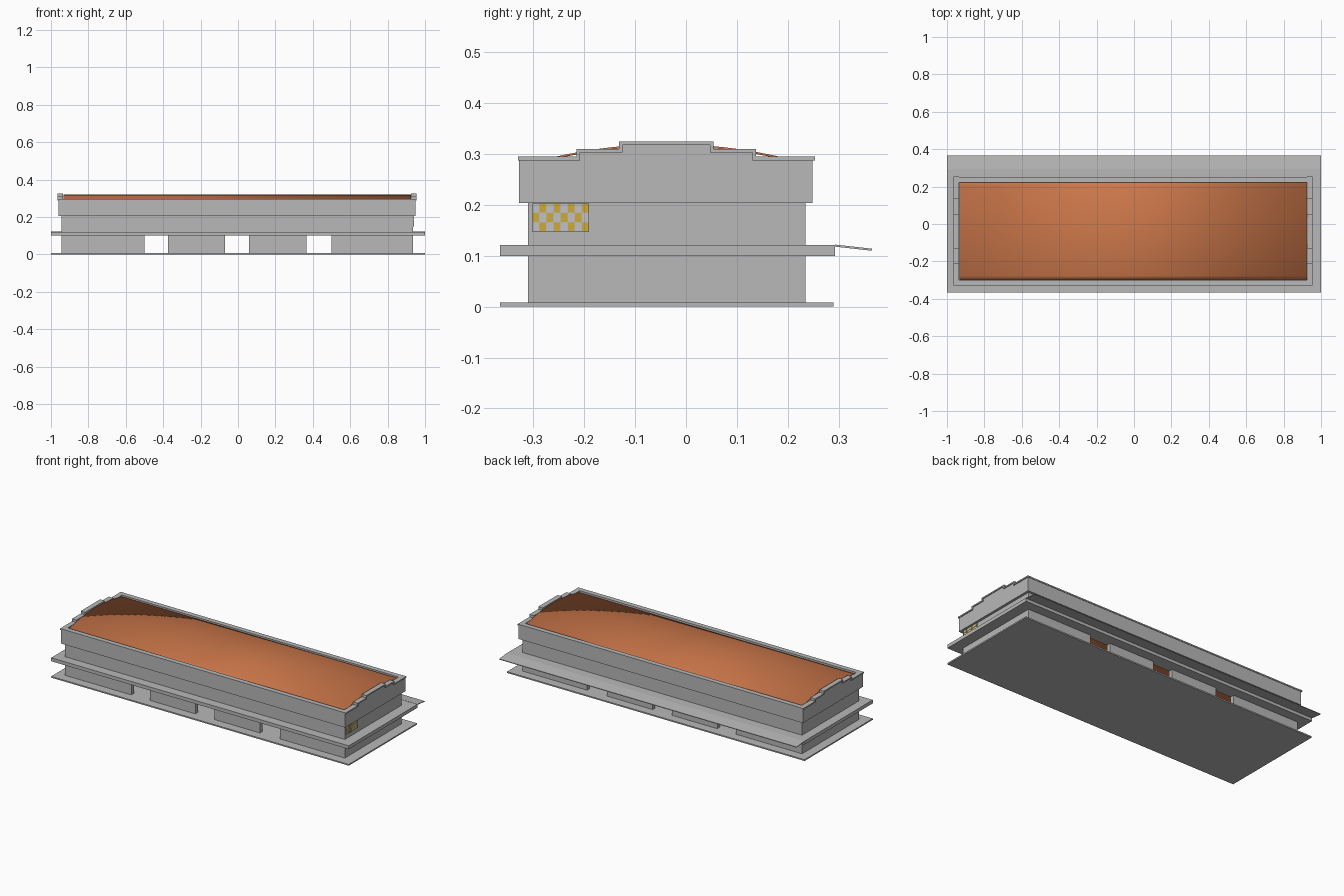
import bpy, bmesh

if "Cube" in bpy.data.objects:
    bpy.data.objects.remove(bpy.data.objects["Cube"])

def material(name, rgb):
    m = bpy.data.materials.new(name)
    m.diffuse_color = (*rgb, 1)
    m.use_nodes = True
    m.node_tree.nodes["Principled BSDF"].inputs["Base Color"].default_value = m.diffuse_color
    return m

GREY = material("concrete grey", (0.48, 0.48, 0.48))
ORANGE = material("roof orange", (0.62, 0.19, 0.07))
GOLD = material("window gold", (0.62, 0.41, 0.04))
PALE = material("pane grey", (0.54, 0.54, 0.56))

def finish(name, bm, *mats):
    bmesh.ops.recalc_face_normals(bm, faces=bm.faces)
    me = bpy.data.meshes.new(name)
    bm.to_mesh(me)
    bm.free()
    for m in mats:
        me.materials.append(m)
    ob = bpy.data.objects.new(name, me)
    bpy.context.collection.objects.link(ob)
    return ob

def add_prism(bm, profile, x0, x1, mat=0):
    """Extrude a (y, z) outline along x."""
    a = [bm.verts.new((x0, y, z)) for y, z in profile]
    b = [bm.verts.new((x1, y, z)) for y, z in profile]
    n = len(a)
    faces = [bm.faces.new(a), bm.faces.new(b[::-1])]
    faces += [bm.faces.new((a[i], b[i], b[(i + 1) % n], a[(i + 1) % n])) for i in range(n)]
    for f in faces:
        f.material_index = mat

def add_box(bm, x0, x1, y0, y1, z0, z1, mat=0):
    add_prism(bm, [(y0, z0), (y1, z0), (y1, z1), (y0, z1)], x0, x1, mat)

def ring(name, outer, inner, z0, z1):
    """Rectangular frame between two (x0, x1, y0, y1) rectangles."""
    bm = bmesh.new()
    loops = []
    for (x0, x1, y0, y1), z in ((outer, z0), (outer, z1), (inner, z1), (inner, z0)):
        loops.append([bm.verts.new((x, y, z)) for x, y in
                      ((x0, y0), (x1, y0), (x1, y1), (x0, y1))])
    for k in range(4):
        p, q = loops[k], loops[(k + 1) % 4]
        for i in range(4):
            j = (i + 1) % 4
            bm.faces.new((p[i], p[j], q[j], q[i]))
    return finish(name, bm, GREY)

# Plan dimensions
WX0, WX1, WY0, WY1, T = -0.945, 0.935, -0.31, 0.235, 0.025
WALL = (WX0, WX1, WY0, WY1)
INNER = (WX0 + T, WX1 - T, WY0 + T, WY1 - T)

# Ground slab
bm = bmesh.new()
add_box(bm, -1, 1, -0.365, 0.29, 0, 0.008)
finish("base_slab", bm, GREY)

# Ground floor walls with three aligned doorways front and back
bm = bmesh.new()
for x0, x1 in ((WX0, -0.5), (-0.375, -0.07), (0.06, 0.365), (0.5, WX1)):
    add_box(bm, x0, x1, WY0, WY0 + T, 0.008, 0.1)
    add_box(bm, x0, x1, WY1 - T, WY1, 0.008, 0.1)
for x0 in (WX0, WX1 - T):
    add_box(bm, x0, x0 + T, WY0 + T, WY1 - T, 0.008, 0.1)
finish("ground_floor_walls", bm, GREY)

# Canopy around the building and the sloping awning behind it
ring("canopy", (-1, 1, -0.365, 0.293), INNER, 0.1, 0.121)
bm = bmesh.new()
add_prism(bm, [(0.293, 0.118), (0.365, 0.110), (0.365, 0.114), (0.293, 0.122)], -1, 1)
finish("back_awning", bm, GREY)

# Upper floor and wider top band
ring("upper_floor_walls", WALL, INNER, 0.121, 0.204)
ring("top_band", (-0.96, 0.95, -0.328, 0.249), (-0.935, 0.925, -0.30, 0.222), 0.204, 0.287)

# Parapet coping along the long sides
bm = bmesh.new()
for y0, y1 in ((-0.33, -0.30), (0.222, 0.252)):
    add_box(bm, -0.965, 0.955, y0, y1, 0.287, 0.295)
finish("side_coping", bm, GREY)

# Stepped gables with coping at both ends
MID = -0.0385
def steps(offset, drop):
    left = [(-0.2915, 0.295), (-0.1765 + offset, 0.295), (-0.1765 + offset, 0.310),
            (-0.0930 + offset, 0.310), (-0.0930 + offset, 0.325)]
    left = [(y, z - drop) for y, z in left]
    return [(MID + y, z) for y, z in left] + [(MID - y, z) for y, z in left[::-1]]

top, under = steps(0, 0), steps(0.007, 0.0075)
gable, coping = bmesh.new(), bmesh.new()
for x0, x1 in ((-0.965, -0.935), (0.925, 0.955)):
    add_prism(coping, top + under[::-1], x0, x1)
    add_prism(gable, under[1:-1] + [(MID + 0.1695, 0.28), (MID - 0.1695, 0.28)],
              x0 + 0.005 * (x0 < 0), x1 - 0.005 * (x0 > 0))
finish("gable_walls", gable, GREY)
finish("gable_coping", coping, GREY)

# Shallow arched roof
bm = bmesh.new()
N, HALF = 24, 0.264
rows = []
for i in range(N + 1):
    d = HALF * (2 * i / N - 1)
    z = 0.3195 - 0.51 * d * d
    rows.append([bm.verts.new((x, -0.036 + d, z)) for x in (-0.932, 0.924)])
for p, q in zip(rows, rows[1:]):
    f = bm.faces.new((p[0], p[1], q[1], q[0]))
    f.smooth = True
roof = finish("arched_roof", bm, ORANGE)
sol = roof.modifiers.new("thickness", "SOLIDIFY")
sol.thickness = 0.004
if roof.data.polygons[0].normal.z < 0:
    roof.data.flip_normals()

# Chequered window on the right end wall
bm = bmesh.new()
Y0, Y1, COLS = -0.302, -0.191, 8
add_box(bm, WX1, WX1 + 0.003, Y0, Y1, 0.147, 0.203)
w = (Y1 - Y0) / COLS
levels = (0.148, 0.166, 0.185, 0.202)
for c in range(COLS):
    for r in range(3):
        add_box(bm, WX1 + 0.003, WX1 + 0.005, Y0 + c * w + 0.0006, Y0 + (c + 1) * w - 0.0006,
                levels[r] + 0.0005, levels[r + 1] - 0.0005, 1 if (c + r) % 2 else 2)
finish("end_window", bm, GREY, GOLD, PALE)
